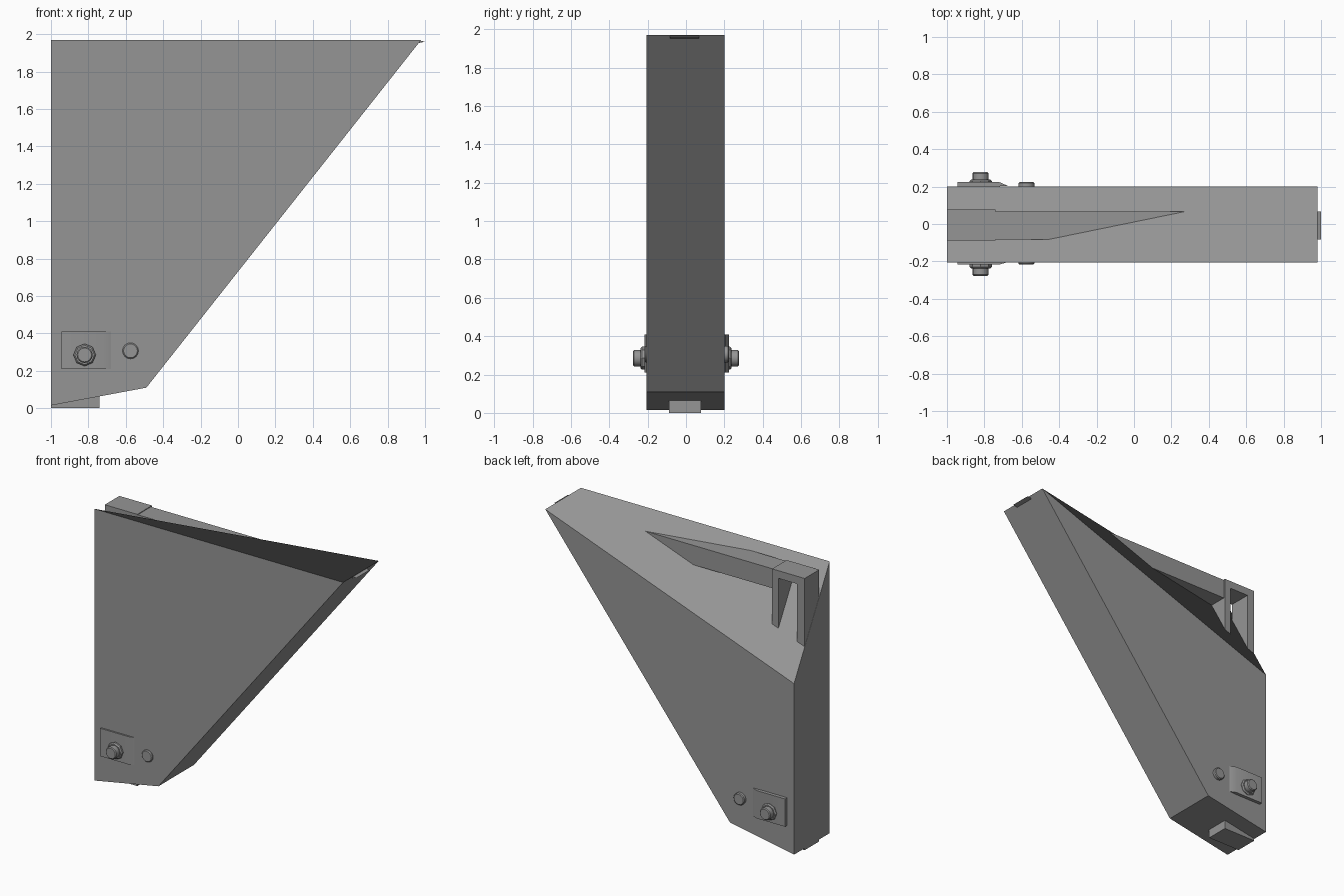
import bpy, bmesh, math
from mathutils import Matrix

if "Cube" in bpy.data.objects:
    bpy.data.objects.remove(bpy.data.objects["Cube"], do_unlink=True)

grey = bpy.data.materials.new("mid grey")
grey.use_nodes = True
colour = (0.3, 0.3, 0.3, 1)
grey.diffuse_color = colour
grey.node_tree.nodes["Principled BSDF"].inputs["Base Color"].default_value = colour


def finish(name, bm, smooth=False):
    mesh = bpy.data.meshes.new(name)
    bm.to_mesh(mesh)
    bm.free()
    mesh.materials.append(grey)
    obj = bpy.data.objects.new(name, mesh)
    bpy.context.collection.objects.link(obj)
    if smooth:
        bpy.ops.object.select_all(action='DESELECT')
        obj.select_set(True)
        bpy.context.view_layer.objects.active = obj
        bpy.ops.object.shade_smooth_by_angle(angle=math.radians(35))
    return obj


def loft(name, front, back, y0, y1):
    """Join two matching x-z outlines at depths y0 and y1."""
    bm = bmesh.new()
    a = [bm.verts.new((x, y0, z)) for x, z in front]
    b = [bm.verts.new((x, y1, z)) for x, z in back]
    bm.faces.new(a)
    bm.faces.new(b[::-1])
    for i in range(len(a)):
        j = (i + 1) % len(a)
        bm.faces.new((a[j], a[i], b[i], b[j]))
    return finish(name, bm)


def box(bm, x0, x1, y0, y1, z0, z1):
    m = Matrix.Translation(((x0 + x1) / 2, (y0 + y1) / 2, (z0 + z1) / 2))
    m = m @ Matrix.Diagonal((x1 - x0, y1 - y0, z1 - z0, 1))
    bmesh.ops.create_cube(bm, size=1, matrix=m)


def disc(name, x, z, radius, y_in, y_out, sides, bevel):
    """Short cylinder along y with a chamfered outer rim."""
    bm = bmesh.new()
    rings = []
    slope = math.copysign(bevel, y_out)
    for y, r in ((y_in, radius), (y_out - slope, radius), (y_out, radius - bevel)):
        rings.append([bm.verts.new((x + r * math.cos(math.tau * i / sides), y,
                                    z + r * math.sin(math.tau * i / sides)))
                      for i in range(sides)])
    for a, b in zip(rings, rings[1:]):
        for i in range(sides):
            j = (i + 1) % sides
            bm.faces.new((a[i], a[j], b[j], b[i]))
    bm.faces.new(rings[0])
    bm.faces.new(rings[-1])
    bmesh.ops.recalc_face_normals(bm, faces=bm.faces)
    return finish(name, bm, sides > 8)


# Main wedge body; the top falls away towards one rear corner
bottom = [(-1, 0.015), (-0.49, 0.11), (0.98, 1.97)]
loft("body", bottom + [(-1, 1.97)], bottom + [(-1, 1.245)], -0.205, 0.2)

# Upright rectangular frame running through the body
bm = bmesh.new()
for x0, x1 in ((-0.999, -0.94), (-0.79, -0.74)):
    box(bm, x0, x1, -0.088, 0.078, 0, 1.955)
for z0, z1 in ((0, 0.06), (1.9, 1.955)):
    box(bm, -0.96, -0.76, -0.088, 0.078, z0, z1)
finish("inner_frame", bm)

# Horizontal rail with its tip just poking out of the sloped side
rail = [(-0.76, 1.81), (0.83, 1.81), (0.965, 1.952), (1.0, 1.96), (0.97, 1.966),
        (0.9, 1.95), (-0.76, 1.95)]
loft("rail", rail, rail, -0.083, 0.067)

# Plates, bolts and pins on both sides
for side, sign, plate_y in (("front", -1, 0.217), ("back", 1, 0.224)):
    bm = bmesh.new()
    outline = [(-0.945, 0.19), (-0.945, plate_y), (-0.72, plate_y), (-0.675, 0.204)]
    low, high = [[bm.verts.new((x, sign * y, z)) for x, y in outline] for z in (0.21, 0.41)]
    bm.faces.new(low)
    bm.faces.new(high)
    for i in range(4):
        j = (i + 1) % 4
        bm.faces.new((low[i], low[j], high[j], high[i]))
    bmesh.ops.recalc_face_normals(bm, faces=bm.faces)
    finish(side + "_plate", bm, True)

    disc(side + "_nut", -0.82, 0.285, 0.06, sign * 0.2, sign * 0.237, 8, 0.008)
    disc(side + "_bolt", -0.82, 0.285, 0.043, sign * 0.2, sign * 0.277, 16, 0.006)
    disc(side + "_pin", -0.575, 0.307, 0.043, sign * 0.19, sign * plate_y, 16, 0.006)
